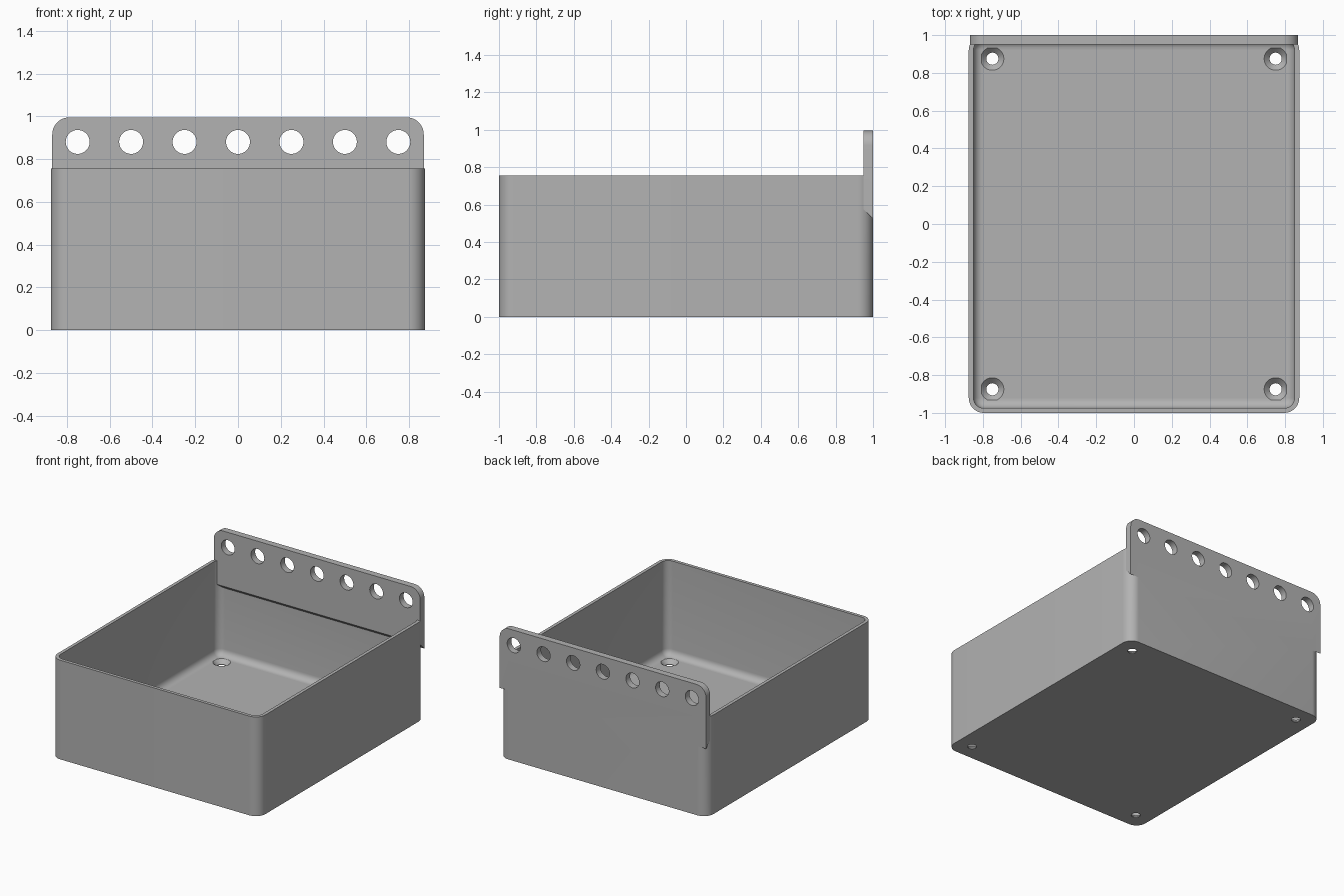
import bpy, bmesh, math
from mathutils import Matrix

cube = bpy.data.objects.get("Cube")
if cube:
    bpy.data.objects.remove(cube, do_unlink=True)

grey = bpy.data.materials.new("light grey plastic")
grey.use_nodes = True
COLOUR = (0.45, 0.45, 0.45, 1)
grey.diffuse_color = COLOUR
grey.node_tree.nodes["Principled BSDF"].inputs["Base Color"].default_value = COLOUR

W, D, H = 0.875, 1.0, 0.755      # half width, half depth, tray height
R, WALL, FLOOR, FILLET = 0.08, 0.025, 0.035, 0.05
PLATE_W, PLATE_Y, PLATE_TOP = 0.869, 0.95, 0.995


def make_object(name, bm):
    bmesh.ops.recalc_face_normals(bm, faces=bm.faces)
    mesh = bpy.data.meshes.new(name)
    bm.to_mesh(mesh)
    bm.free()
    mesh.materials.append(grey)
    obj = bpy.data.objects.new(name, mesh)
    bpy.context.collection.objects.link(obj)
    return obj


def arc(cx, cy, r, start, steps):
    angles = [math.radians(start + 90 * i / steps) for i in range(steps + 1)]
    return [(cx + r * math.cos(a), cy + r * math.sin(a)) for a in angles]


def rounded_ring(bm, inset, z, steps=10):
    r = max(R - inset, 0.008)
    x, y = W - inset - r, D - inset - r
    pts = []
    for sx, sy, start in ((1, 1, 0), (-1, 1, 90), (-1, -1, 180), (1, -1, 270)):
        pts += arc(sx * x, sy * y, r, start, steps)
    return [bm.verts.new((px, py, z)) for px, py in pts]


def boolean(target, other, operation):
    mod = target.modifiers.new(operation.lower(), "BOOLEAN")
    mod.operation, mod.solver, mod.object = operation, "EXACT", other
    bpy.context.view_layer.objects.active = target
    bpy.ops.object.modifier_apply(modifier=mod.name)
    bpy.data.objects.remove(other, do_unlink=True)


def add_cone(bm, matrix, r1, r2, depth):
    bmesh.ops.create_cone(bm, cap_ends=True, segments=40, radius1=r1,
                          radius2=r2, depth=depth, matrix=matrix)


# Open tray: rings run up the outside, over the rim and down to the floor
bm = bmesh.new()
stations = [(0, 0), (0, H), (WALL, H)]
for i in range(7):
    a = math.pi / 2 * i / 6
    stations.append((WALL + FILLET * (1 - math.cos(a)),
                     FLOOR + FILLET * (1 - math.sin(a))))
rings = [rounded_ring(bm, inset, z) for inset, z in stations]
for low, high in zip(rings, rings[1:]):
    n = len(low)
    for i in range(n):
        j = (i + 1) % n
        bm.faces.new((low[i], low[j], high[j], high[i]))
bm.faces.new(rings[0])
bm.faces.new(rings[-1])
tray = make_object("tray_with_hanging_plate", bm)

# Hanging plate: rounded top corners, sloped underside
bm = bmesh.new()
x, z = PLATE_W - R, PLATE_TOP - R
outline = arc(x, z, R, 0, 10) + arc(-x, z, R, 90, 10)
faces = []
for y, bottom in ((PLATE_Y, 0.575), (D, 0.525)):
    pts = outline + [(-PLATE_W, bottom), (PLATE_W, bottom)]
    faces.append([bm.verts.new((px, y, pz)) for px, pz in pts])
n = len(faces[0])
for i in range(n):
    j = (i + 1) % n
    bm.faces.new((faces[0][i], faces[0][j], faces[1][j], faces[1][i]))
for ring in faces:
    bm.faces.new(ring)
boolean(tray, make_object("hanging_plate", bm), "UNION")

# Row of holes through the plate
bm = bmesh.new()
for k in range(-3, 4):
    turn = Matrix.Rotation(math.pi / 2, 4, "X")
    add_cone(bm, Matrix.Translation((k * 0.25, 0.975, 0.88)) @ turn, 0.056, 0.056, 0.2)
boolean(tray, make_object("plate_hole_cutter", bm), "DIFFERENCE")

# Countersunk screw holes in the floor corners
for r1, r2, bottom, top in ((0.032, 0.032, -0.05, 0.1), (0.03, 0.062, 0.003, FLOOR + 0.001)):
    bm = bmesh.new()
    for sx in (-1, 1):
        for sy in (-1, 1):
            centre = Matrix.Translation((sx * 0.75, sy * 0.875, (bottom + top) / 2))
            add_cone(bm, centre, r1, r2, top - bottom)
    boolean(tray, make_object("screw_hole_cutter", bm), "DIFFERENCE")

bpy.ops.object.select_all(action="DESELECT")
tray.select_set(True)
bpy.context.view_layer.objects.active = tray
bpy.ops.object.shade_smooth_by_angle(angle=math.radians(30))
